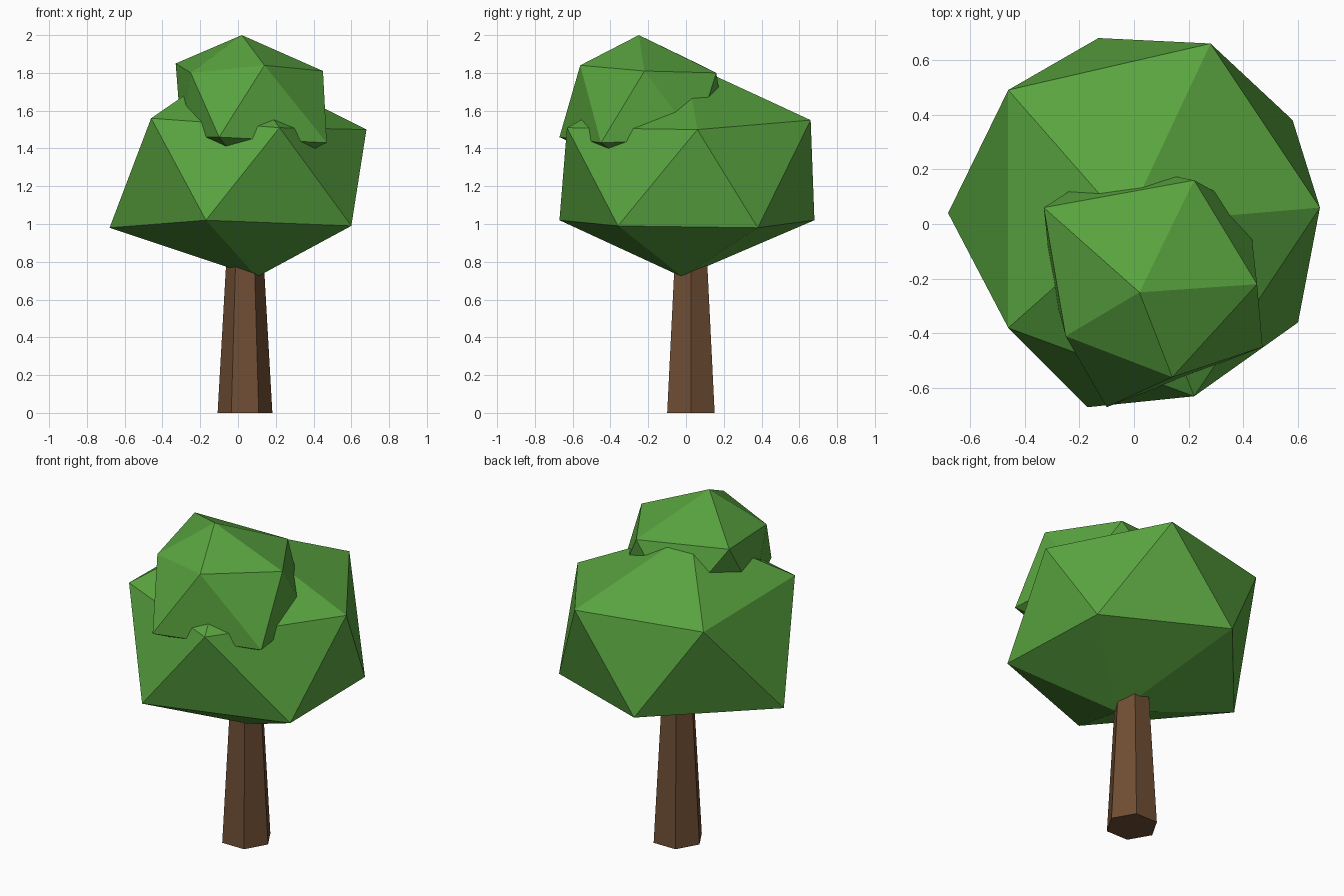
import bpy
import bmesh
from mathutils import Vector

cube = bpy.data.objects.get("Cube")
if cube:
    bpy.data.objects.remove(cube, do_unlink=True)


def make_material(name, rgb):
    colour = (*rgb, 1.0)
    material = bpy.data.materials.new(name)
    material.use_nodes = True
    material.diffuse_color = colour
    shader = next(n for n in material.node_tree.nodes if n.type == 'BSDF_PRINCIPLED')
    shader.inputs["Base Color"].default_value = colour
    shader.inputs["Roughness"].default_value = 0.9
    return material


def finish_object(name, bm, material):
    bmesh.ops.recalc_face_normals(bm, faces=bm.faces[:])
    mesh = bpy.data.meshes.new(name)
    bm.to_mesh(mesh)
    bm.free()
    mesh.materials.append(material)
    result = bpy.data.objects.new(name, mesh)
    bpy.context.collection.objects.link(result)
    return result


def make_foliage(name, bottom, lower_ring, upper_ring, top, material):
    """Uneven twenty-sided clump: two staggered rings closed by two poles."""
    bm = bmesh.new()
    base, tip = bm.verts.new(bottom), bm.verts.new(top)
    lower = [bm.verts.new(point) for point in lower_ring]
    upper = [bm.verts.new(point) for point in upper_ring]
    count = len(lower)
    for i in range(count):
        following = (i + 1) % count
        bm.faces.new((base, lower[following], lower[i]))
        bm.faces.new((lower[i], lower[following], upper[i]))
        bm.faces.new((upper[i], lower[following], upper[following]))
        bm.faces.new((upper[i], upper[following], tip))
    return finish_object(name, bm, material)


def make_trunk(name, centre, height, bottom_radius, top_radius, material):
    """Tapered six-sided post standing on the ground."""
    bm = bmesh.new()
    bmesh.ops.create_cone(bm, cap_ends=True, segments=6, radius1=bottom_radius,
                          radius2=top_radius, depth=height)
    # Turn so that corners point along x and flat sides face front and back
    corner = max(bm.verts, key=lambda vert: vert.co.x).co
    turn = Vector((corner.x, corner.y)).angle_signed(Vector((1, 0)))
    for vert in bm.verts:
        flat = Vector((vert.co.x, vert.co.y))
        vert.co = (*(flat.normalized() * flat.length), vert.co.z)
    if abs(corner.y) > 0.01:
        from mathutils import Matrix
        bmesh.ops.rotate(bm, verts=bm.verts[:], matrix=Matrix.Rotation(-turn, 3, 'Z'))
    bmesh.ops.translate(bm, verts=bm.verts[:], vec=(*centre, height / 2))
    return finish_object(name, bm, material)


leaf_green = make_material("leaf green", (0.10, 0.37, 0.05))
bark_brown = make_material("bark brown", (0.16, 0.075, 0.034))

# Trunk, running up into the foliage
make_trunk("trunk", (0.037, 0.026), 1.0, 0.145, 0.088, bark_brown)

# Main crown
make_foliage(
    "large_foliage",
    bottom=(0.10, -0.02, 0.72),
    lower_ring=[(-0.68, 0.04, 0.98), (-0.17, -0.67, 1.02), (0.6, -0.36, 0.99),
                (0.58, 0.38, 0.98), (-0.13, 0.68, 1.02)],
    upper_ring=[(-0.46, -0.38, 1.56), (0.22, -0.63, 1.51), (0.68, 0.06, 1.5),
                (0.28, 0.66, 1.55), (-0.46, 0.49, 1.55)],
    top=(-0.03, 0, 1.855),
    material=leaf_green)

# Smaller clump sunk into the top front of the crown
make_foliage(
    "small_foliage",
    bottom=(0.07, -0.2, 1.24),
    lower_ring=[(-0.3, -0.22, 1.46), (-0.1, -0.67, 1.46), (0.47, -0.45, 1.43),
                (0.42, 0.05, 1.45), (-0.08, 0.22, 1.46)],
    upper_ring=[(-0.25, -0.41, 1.8), (0.14, -0.56, 1.84), (0.45, -0.22, 1.81),
                (0.22, 0.16, 1.8), (-0.33, 0.06, 1.85)],
    top=(0.02, -0.25, 2),
    material=leaf_green)
